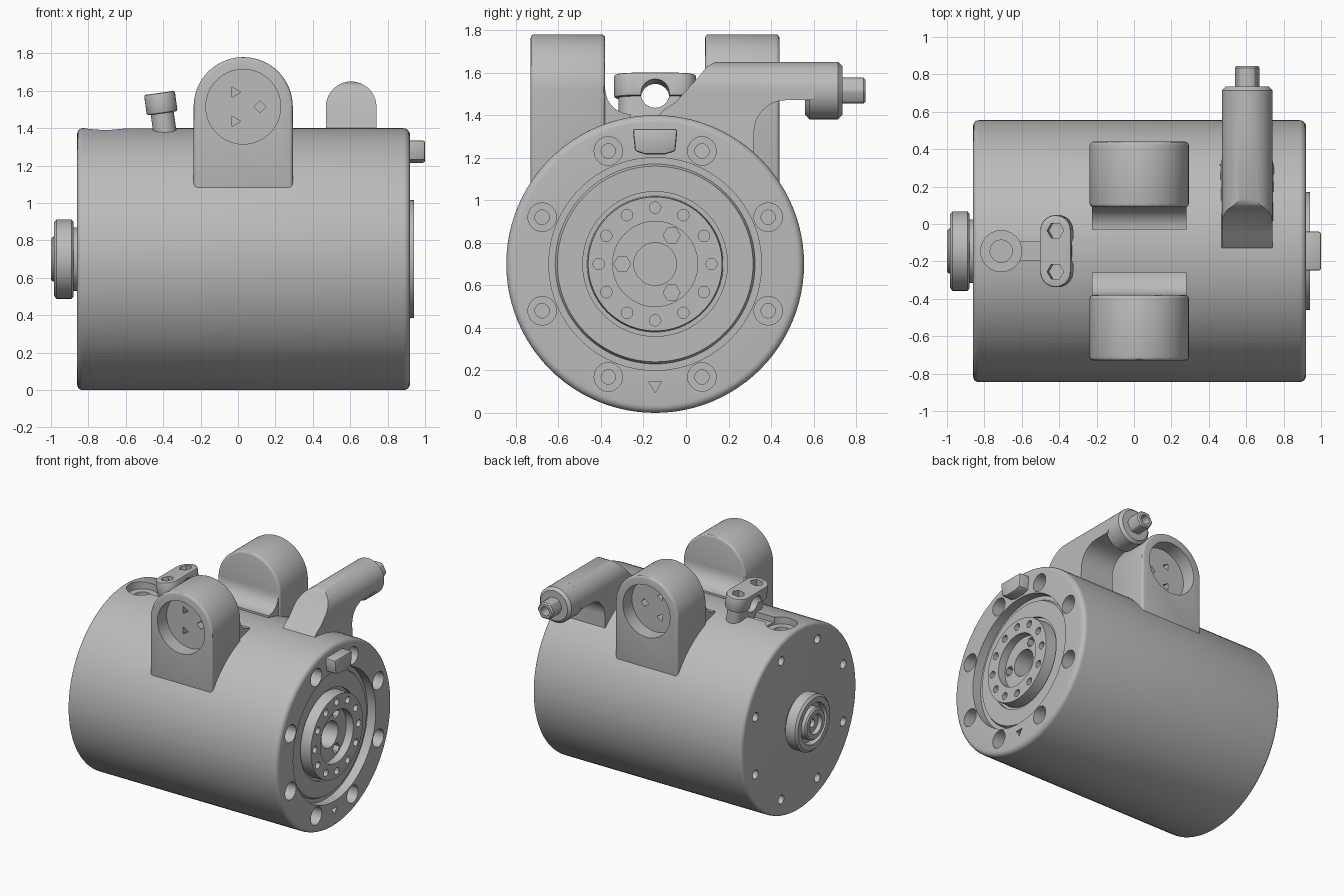
import bpy, bmesh
from math import sin, cos, pi, radians, sqrt
from mathutils import Matrix, Vector

cube = bpy.data.objects.get("Cube")
if cube:
    bpy.data.objects.remove(cube, do_unlink=True)

grey = bpy.data.materials.new("metal grey")
grey.use_nodes = True
grey.diffuse_color = (0.5, 0.5, 0.5, 1)
grey.node_tree.nodes["Principled BSDF"].inputs["Base Color"].default_value = (0.5, 0.5, 0.5, 1)

CY, CZ = -0.145, 0.70          # axis of the drum
parts = []


def add(name, bm):
    bmesh.ops.remove_doubles(bm, verts=bm.verts, dist=1e-5)
    bmesh.ops.recalc_face_normals(bm, faces=bm.faces)
    me = bpy.data.meshes.new(name)
    bm.to_mesh(me)
    bm.free()
    me.materials.append(grey)
    ob = bpy.data.objects.new(name, me)
    bpy.context.collection.objects.link(ob)
    parts.append(ob)
    return ob


def arc(u, v, r, a0=0, a1=360, n=32):
    """Points on an arc; a full circle leaves out the repeated end."""
    count = n if a1 - a0 == 360 else n + 1
    return [(u + r * cos(radians(a0 + (a1 - a0) * i / n)),
             v + r * sin(radians(a0 + (a1 - a0) * i / n))) for i in range(count)]


def prism_bm(pts, axis, a, b, bm=None):
    """Extrude a 2D outline along an axis."""
    bm = bm or bmesh.new()
    place = {"x": lambda u, v, w: (w, u, v), "y": lambda u, v, w: (u, w, v),
             "z": lambda u, v, w: (u, v, w)}[axis]
    lo = [bm.verts.new(place(u, v, a)) for u, v in pts]
    hi = [bm.verts.new(place(u, v, b)) for u, v in pts]
    bm.faces.new(lo)
    bm.faces.new(hi)
    for i in range(len(pts)):
        j = (i + 1) % len(pts)
        bm.faces.new((lo[i], lo[j], hi[j], hi[i]))
    return bm


def prism(name, pts, axis, a, b):
    return add(name, prism_bm(pts, axis, a, b))


def lathe(name, profile, seg=96):
    """Spin (x, radius) points round the drum axis."""
    bm = bmesh.new()
    vs = [bm.verts.new((x, CY, CZ + r)) for x, r in profile]
    es = [bm.edges.new(p) for p in zip(vs, vs[1:])]
    bmesh.ops.spin(bm, geom=vs + es, cent=(0, CY, CZ), axis=(1, 0, 0),
                   angle=2 * pi, steps=seg)
    return add(name, bm)


def finish(ob):
    """Apply the modifiers of an object."""
    dg = bpy.context.evaluated_depsgraph_get()
    me = bpy.data.meshes.new_from_object(ob.evaluated_get(dg))
    ob.modifiers.clear()
    ob.data = me


def combine(ob, tool_bm, op="DIFFERENCE"):
    tool = add("cutter", tool_bm)
    tool.hide_render = True
    m = ob.modifiers.new("cut", "BOOLEAN")
    m.operation, m.object, m.solver = op, tool, "EXACT"
    finish(ob)
    parts.remove(tool)
    bpy.data.objects.remove(tool, do_unlink=True)


def bevel(ob, width, segments=3):
    m = ob.modifiers.new("bevel", "BEVEL")
    m.width, m.segments, m.limit_method = width, segments, "ANGLE"
    m.angle_limit = radians(50)
    finish(ob)


def ring(radius, count, start):
    return [(CY + radius * cos(radians(start + 360 * i / count)),
             CZ + radius * sin(radians(start + 360 * i / count))) for i in range(count)]


# Drum with rounded rims, recessed end plate and raised hub
drum = lathe("drum", [(-0.86, 0)] + arc(-0.83, 0.67, 0.03, 180, 90, 5)
             + arc(0.885, 0.665, 0.035, 90, 0, 5)
             + [(0.92, 0.5), (0.85, 0.5), (0.85, 0.47), (0.87, 0.46), (0.87, 0.34),
                (0.85, 0.34), (0.85, 0.32), (0.94, 0.315), (0.94, 0.2), (0.88, 0.2),
                (0.88, 0.1), (0.68, 0.1), (0.68, 0)])

# Bolt holes: wide and narrow bores at both ends, hub holes, drain hole
bores = bmesh.new()
for y, z in ring(0.575, 8, 22.5):
    prism_bm(arc(y, z, 0.067, n=24), "x", 0.80, 1, bores)
    prism_bm(arc(y, z, 0.034, n=16), "x", -1, -0.72, bores)
for y, z in ring(0.265, 12, 0):
    prism_bm(arc(y, z, 0.027, n=12), "x", 0.87, 1, bores)
for y, z in ring(0.155, 3, 60):
    prism_bm(arc(y, z, 0.04, n=6), "x", 0.80, 0.95, bores)
prism_bm(arc(CY, CZ - 0.57, 0.035, -90, 270, 3), "x", 0.87, 1, bores)
combine(drum, bores)
bores = bmesh.new()
for y, z in ring(0.575, 8, 22.5):
    prism_bm(arc(y, z, 0.034, n=16), "x", 0.72, 0.85, bores)
combine(drum, bores)

# Sunken port and channel on top of the drum
port = prism_bm(arc(-0.71, CY, 0.11, n=24), "z", 1.34, 1.6)
combine(drum, port)
combine(drum, prism_bm([(-0.7, CY - 0.05), (-0.44, CY - 0.05),
                        (-0.44, CY + 0.05), (-0.7, CY + 0.05)], "z", 1.355, 1.6))
combine(drum, prism_bm(arc(-0.71, CY, 0.06, n=16), "z", 1.2, 1.5))

# Key tab on the end rim
tab = prism("key_tab", [(-0.24, 1.23), (-0.19, 1.215), (-0.1, 1.215), (-0.05, 1.23),
                        (-0.04, 1.335), (-0.25, 1.335)], "x", 0.87, 1.0)
bevel(tab, 0.012, 2)

# Stepped shaft boss on the other end
lathe("shaft_boss", [(-0.84, 0.17), (-0.88, 0.17), (-0.88, 0.2), (-0.89, 0.212),
                     (-0.97, 0.212), (-0.985, 0.195), (-0.985, 0.155), (-0.94, 0.15),
                     (-0.94, 0.12), (-0.99, 0.12), (-1.0, 0.11), (-1.0, 0.075),
                     (-0.97, 0.07), (-0.97, 0.03), (-0.94, 0.03), (-0.94, 0)], 48)

# Mounting lugs, mirrored about the drum axis
LX, LZ, LR = 0.028, 1.515, 0.265
for side, label in ((-1, "front"), (1, "back")):
    outer, inner = CY + side * 0.585, CY + side * 0.235
    lug = prism(label + "_lug", arc(LX, LZ, LR, 0, 180, 40)
                + [(LX - LR, 1.0), (LX + LR, 1.0)], "y", outer, inner)
    bevel(lug, 0.018)
    combine(lug, prism_bm(arc(LX, LZ, 0.2, n=40), "y", outer + side * 0.1,
                          outer - side * 0.11))
    pits = bmesh.new()
    for i, a in enumerate((120, 0, 240)):
        x, z = LX + 0.09 * cos(radians(a)), LZ + 0.09 * sin(radians(a))
        prism_bm(arc(x, z, 0.032, a, a + 360, 3 + i % 2), "y",
                 outer - side * 0.08, outer - side * 0.17, pits)
    combine(lug, pits)
    # Concave fillet between lug and drum
    curve = [(CY + side * (0.235 - u), z) for u, z in arc(0.12, 1.525, 0.12, 180, 270, 10)]
    prism(label + "_lug_fillet", curve + [(CY + side * 0.115, 1.36),
          (CY + side * 0.26, 1.30), (CY + side * 0.26, 1.525)],
          "x", LX - LR + 0.012, LX + LR - 0.012)

# Side pipe: a web with a rounded top, swept up out of the drum
PX, PZ, PR = 0.605, 1.515, 0.135
web = prism("pipe_web", [(-0.16, 1.36), (-0.11, 1.42), (-0.05, 1.46), (0.06, 1.58),
                         (0.1, 1.63), (0.14, PZ + PR), (0.6, PZ + PR), (0.6, 1.47)]
            + arc(0.47, 1.32, 0.15, 90, 180, 12) + [(0.32, 1.15), (0, 1.2)],
            "x", PX - 0.2, PX + 0.2)
combine(web, prism_bm(arc(PX, PZ, PR, 0, 180, 32) + [(PX - PR, 1.42), (PX - PR - 0.015, 1.1),
        (PX + PR + 0.015, 1.1), (PX + PR, 1.42)], "y", -0.4, 0.8), "INTERSECT")
pipe = prism("pipe_end", arc(PX, PZ, PR, n=40), "y", 0.56, 0.735)
bevel(pipe, 0.02, 1)
nozzle = prism("hex_nozzle", arc(PX, PZ, 0.07, n=6), "y", 0.7, 0.845)
bevel(nozzle, 0.01, 1)
combine(nozzle, prism_bm(arc(PX, PZ, 0.035, n=16), "y", 0.77, 0.9))

# Tilted clamp block with cross bore and two screw holes
def stadium(r):
    return arc(0, 0.11, r, 0, 180, 16) + arc(0, -0.11, r, 180, 360, 16)


tilt = Matrix.Translation((-0.405, CY, 1.48)) @ Matrix.Rotation(radians(-8), 4, "Y")
for name, r, lo, hi in (("clamp_head", 0.083, 0.0, 0.11), ("clamp_foot", 0.062, -0.13, 0.005)):
    clamp = prism(name, stadium(r), "z", lo, hi)
    if name == "clamp_head":
        bevel(clamp, 0.01, 2)
    combine(clamp, prism_bm(arc(0, 0.012, 0.067, n=24), "x", -0.2, 0.2))
    if name == "clamp_head":
        for y in (-0.11, 0.11):
            combine(clamp, prism_bm(arc(0, y, 0.045, n=6), "z", 0.04, 0.2))
    clamp.data.transform(tilt)

# Smooth shading with crisp edges
for ob in parts:
    bpy.ops.object.select_all(action="DESELECT")
    ob.select_set(True)
    bpy.context.view_layer.objects.active = ob
    bpy.ops.object.shade_smooth_by_angle(angle=radians(30))
